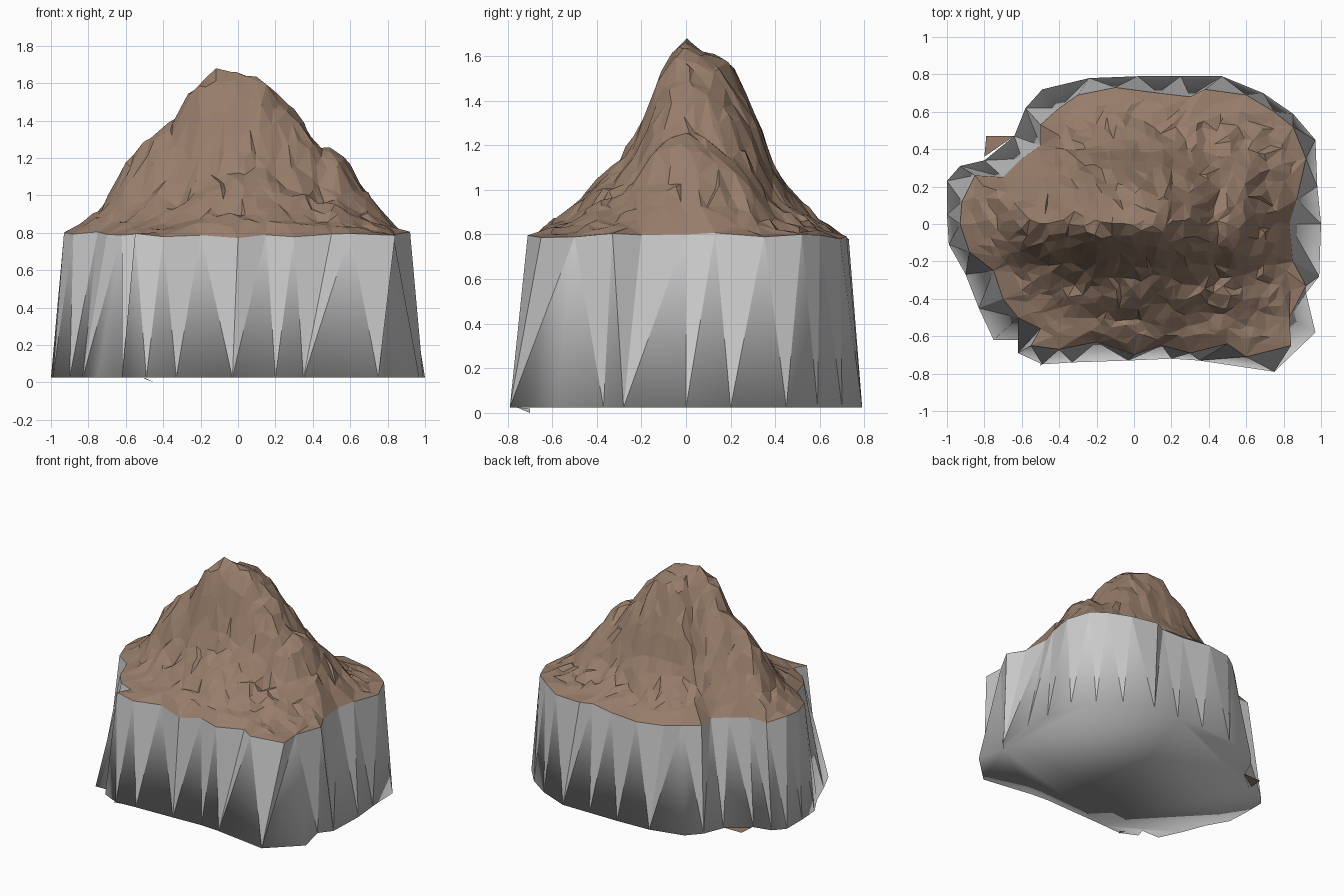
import bpy, math, random
from mathutils import Vector, geometry, noise

if "Cube" in bpy.data.objects:
    bpy.data.objects.remove(bpy.data.objects["Cube"])

random.seed(4)
BASE = 0.79

# Outline of the foot of the plinth and of the terrain edge (plan view)
FOOT = [(-.49, .72), (-.24, .78), (.02, .79), (.25, .79), (.47, .79), (.69, .70), (.85, .59),
        (.97, .45), (.98, .2), (1, 0), (.99, -.28), (.92, -.37), (.97, -.58), (.75, -.79),
        (.35, -.73), (.2, -.72), (-.03, -.73), (-.33, -.74), (-.49, -.75), (-.62, -.69),
        (-.6, -.62), (-.75, -.62), (-.83, -.45), (-.9, -.27), (-.99, -.11), (-1, .05),
        (-1, .23), (-.93, .31), (-.8, .34), (-.64, .47), (-.58, .62)]
EDGE = [(-.5, .53), (-.4, .62), (-.3, .69), (-.1, .73), (.13, .70), (.3, .68), (.38, .72),
        (.6, .69), (.75, .6), (.85, .52), (.92, .35), (.87, .13), (.83, 0), (.85, -.2),
        (.92, -.33), (.83, -.5), (.84, -.65), (.6, -.71), (.5, -.64), (.3, -.69), (.15, -.65),
        (0, -.7), (-.2, -.63), (-.4, -.67), (-.55, -.65), (-.5, -.56), (-.62, -.5),
        (-.7, -.4), (-.75, -.25), (-.88, -.15), (-.93, 0), (-.92, .12), (-.85, .26),
        (-.7, .25), (-.6, .35), (-.5, .42)]
# Mountain silhouettes seen from the front (x, z) and from the right (y, z)
FRONT = [(-.92, .79), (-.75, .92), (-.65, 1.04), (-.61, 1.16), (-.45, 1.37), (-.3, 1.42),
         (-.25, 1.6), (-.15, 1.69), (-.1, 1.65), (.03, 1.65), (.15, 1.61), (.2, 1.54),
         (.3, 1.46), (.43, 1.27), (.55, 1.24), (.65, 1.07), (.75, .94), (.88, .8)]
SIDE = [(-.72, .79), (-.5, .93), (-.4, 1.05), (-.3, 1.13), (-.2, 1.31), (-.15, 1.48),
        (-.07, 1.64), (0, 1.69), (.1, 1.65), (.18, 1.61), (.28, 1.43), (.33, 1.3), (.4, 1.09),
        (.5, .94), (.6, .86), (.73, .79)]


def angle(p):
    return math.atan2(p[1], p[0]) % math.tau


FOOT.sort(key=angle)
EDGE.sort(key=angle)
edge2d = [Vector(p) for p in EDGE]


def lerp_profile(profile, t):
    if t <= profile[0][0] or t >= profile[-1][0]:
        return BASE
    for (a, za), (b, zb) in zip(profile, profile[1:]):
        if t <= b:
            return za + (zb - za) * (t - a) / (b - a)


def edge_distance(p):
    best = 9
    for a, b in zip(edge2d, edge2d[1:] + edge2d[:1]):
        t = max(0, min(1, (p - a).dot(b - a) / (b - a).length_squared))
        best = min(best, (p - a.lerp(b, t)).length)
    return best


def inside(p):
    hit = False
    for a, b in zip(edge2d, edge2d[1:] + edge2d[:1]):
        if (a.y > p.y) != (b.y > p.y):
            if p.x < a.x + (p.y - a.y) * (b.x - a.x) / (b.y - a.y):
                hit = not hit
    return hit


def rim_z(p):
    a = angle(p)
    return BASE + .01 * math.cos(2 * a) + .008 * math.sin(13 * a)


def height(p):
    d = edge_distance(p)
    if d < 1e-4:
        return rim_z(p)
    rise = (lerp_profile(FRONT, p.x) - BASE) * (lerp_profile(SIDE, p.y) - BASE) / .89
    # the front left and back right flanks fall away more steeply
    rise *= max(.3, 1 - (2.5 if p.x < 0 else 1) * max(0, p.x * p.y))
    rise = min(rise, 1.6 * d)
    rough = .03 * noise.noise(Vector((p.x * 7, p.y * 7, 2))) + random.uniform(-.022, .022)
    if rise > .75:
        rough *= .4
    return BASE + max(rise + rough * min(1, d / .2), .005)


def make_object(name, verts, faces, material=None):
    mesh = bpy.data.meshes.new(name)
    mesh.from_pydata(verts, [], faces)
    mesh.update()
    obj = bpy.data.objects.new(name, mesh)
    bpy.context.collection.objects.link(obj)
    if material:
        mesh.materials.append(material)
    return obj


earth = bpy.data.materials.new("earth_brown")
earth.diffuse_color = (.31, .205, .145, 1)
earth.use_nodes = True
earth.node_tree.nodes["Principled BSDF"].inputs["Base Color"].default_value = earth.diffuse_color

# Mountain: scattered points triangulated inside the terrain edge, then raised
points = list(edge2d)
step = .055
for i in range(-18, 19):
    for j in range(-15, 16):
        p = Vector((i * step + random.uniform(-.025, .025), j * step + random.uniform(-.025, .025)))
        if inside(p) and edge_distance(p) > .04:
            points.append(p)
n = len(edge2d)
result = geometry.delaunay_2d_cdt(points, [], [list(range(n))], 1, 1e-6)
make_object("mountain", [(p.x, p.y, height(p)) for p in result[0]], result[2], earth)

# Plinth: zigzag wall between the two outlines, plus the flat underside
m = len(FOOT)
verts = [(x, y, .025) for x, y in FOOT] + [(x, y, rim_z((x, y))) for x, y in EDGE]
faces, smooth = [list(range(m))[::-1]], [True]
i = j = 0
while i < m or j < n:
    next_foot = angle(FOOT[(i + 1) % m]) + math.tau * ((i + 1) // m) if i < m else 99
    next_edge = angle(EDGE[(j + 1) % n]) + math.tau * ((j + 1) // n) if j < n else 99
    if next_foot < next_edge:
        faces.append([i % m, (i + 1) % m, m + j % n])
        smooth.append(True)
        i += 1
    else:
        faces.append([i % m, m + (j + 1) % n, m + j % n])
        smooth.append(False)
        j += 1
plinth = make_object("plinth", verts, faces)
plinth.data.polygons.foreach_set("use_smooth", smooth)

# Loose chips at the foot of the plinth
make_object("earth_chip", [(-.79, .47, .03), (-.8, .36, .03), (-.64, .47, .03)], [(0, 2, 1)], earth)
make_object("stone_chip", [(-.5, -.76, .025), (-.45, -.7, 0), (-.5, -.7, .02)], [(0, 2, 1)])
